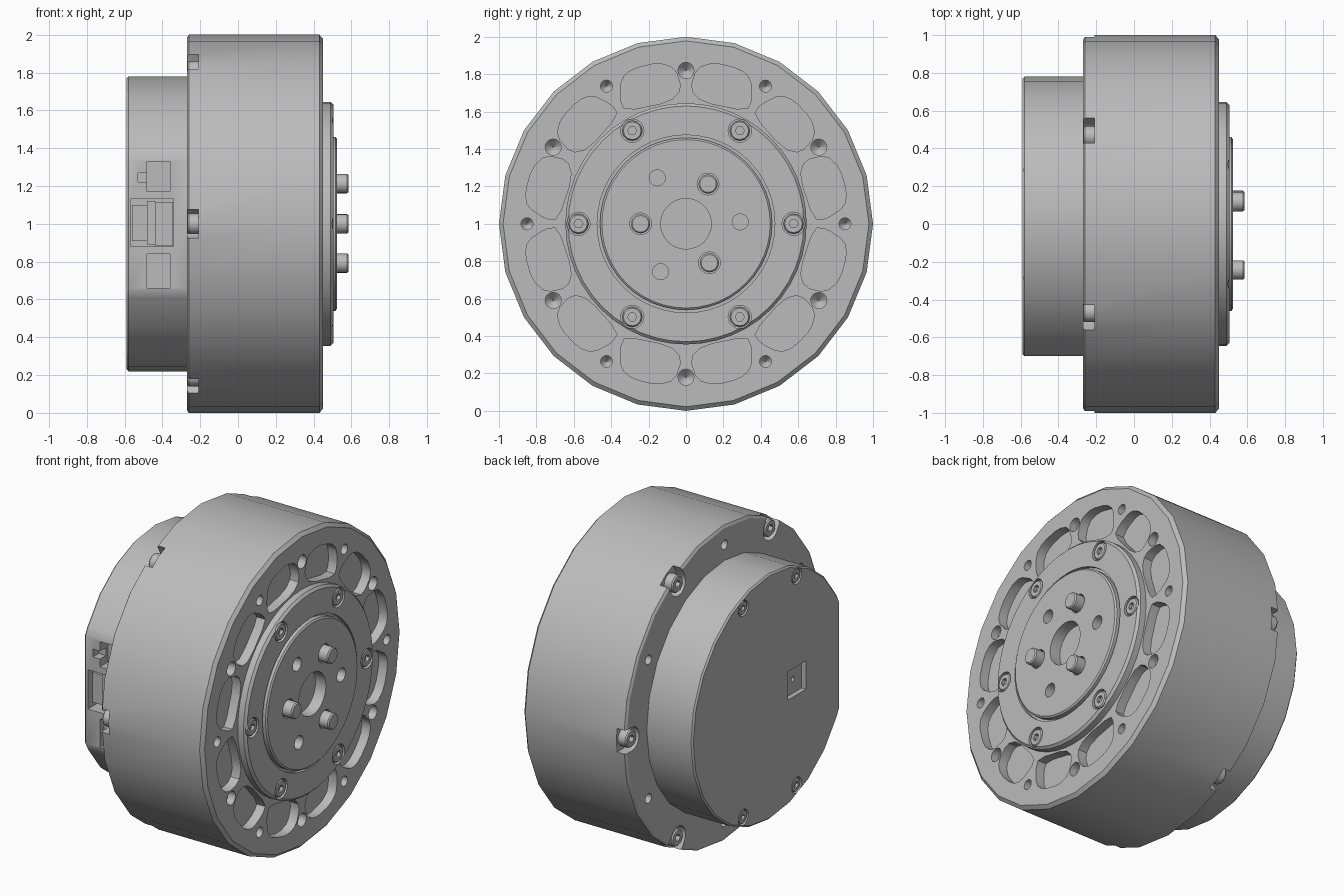
import bpy, bmesh
from math import sin, cos, acos, radians, pi

if "Cube" in bpy.data.objects:
    bpy.data.objects.remove(bpy.data.objects["Cube"])

grey = bpy.data.materials.new("machined grey")
grey.use_nodes = True
grey.diffuse_color = (0.5, 0.5, 0.5, 1)
grey.node_tree.nodes["Principled BSDF"].inputs["Base Color"].default_value = (0.5, 0.5, 0.5, 1)


def polar(r, deg):
    """Point (y, z) around the drive axis."""
    return r * cos(radians(deg)), r * sin(radians(deg))


def ring(r, n=24, at=(0, 0)):
    return [(at[0] + r * cos(2 * pi * i / n), at[1] + r * sin(2 * pi * i / n)) for i in range(n)]


def hexagon(r, at):
    """Hexagon with a point in the middle of each side, twelve points."""
    return [(at[0] + r * (1 if i % 2 == 0 else cos(pi / 6)) * cos(i * pi / 6),
             at[1] + r * (1 if i % 2 == 0 else cos(pi / 6)) * sin(i * pi / 6)) for i in range(12)]


def rounded(pts, t=0.22):
    """Cut every corner of an outline once."""
    out = []
    for i, (a, b) in enumerate(pts):
        c, d = pts[(i + 1) % len(pts)]
        out += [(a + (c - a) * t, b + (d - b) * t), (c + (a - c) * t, d + (b - d) * t)]
    return out


def loft(bm, sections):
    """Closed solid through (x, outline) sections along the drive axis."""
    rows = [[bm.verts.new((x, y, z + 1)) for y, z in pts] for x, pts in sections]
    n = len(rows[0])
    faces = [bm.faces.new(rows[0]), bm.faces.new(rows[-1])]
    for a, b in zip(rows, rows[1:]):
        faces += [bm.faces.new((a[i], a[(i + 1) % n], b[(i + 1) % n], b[i])) for i in range(n)]
    bmesh.ops.recalc_face_normals(bm, faces=faces)


def turned(bm, profile, n=24, at=(0, 0)):
    loft(bm, [(x, ring(r, n, at)) for x, r in profile])


def box(bm, x0, x1, y0, y1, z0, z1):
    outline = [(y0, z0 - 1), (y1, z0 - 1), (y1, z1 - 1), (y0, z1 - 1)]
    loft(bm, [(x0, outline), (x1, outline)])


def make(name, bm):
    mesh = bpy.data.meshes.new(name)
    bm.to_mesh(mesh)
    bm.free()
    obj = bpy.data.objects.new(name, mesh)
    bpy.context.collection.objects.link(obj)
    mesh.materials.append(grey)
    return obj


def cut(obj, bm):
    """Subtract a cutter and keep the result."""
    tool = make("cutter", bm)
    tool.hide_render = True
    mod = obj.modifiers.new("cut", 'BOOLEAN')
    mod.operation, mod.solver, mod.object = 'DIFFERENCE', 'EXACT', tool
    bpy.context.view_layer.update()
    graph = bpy.context.evaluated_depsgraph_get()
    mesh = bpy.data.meshes.new_from_object(obj.evaluated_get(graph))
    obj.modifiers.clear()
    obj.data = mesh
    bpy.data.objects.remove(tool)


def screw(name, at, r, base, face, depth):
    """Screw head with a hexagonal socket in its face."""
    bm = bmesh.new()
    s = 1 if face > base else -1
    loft(bm, [(base, ring(r, 12, at)), (face - s * 0.008, ring(r, 12, at)),
              (face, ring(r * 0.88, 12, at)), (face, hexagon(r * 0.45, at)),
              (face - s * depth, hexagon(r * 0.45, at))])
    return make(name, bm)


parts = []

# Main housing
bm = bmesh.new()
turned(bm, [(-0.27, 0.985), (-0.26, 1), (0.43, 1), (0.45, 0.978)])
housing = make("housing", bm)
parts.append(housing)

# Front pockets, mirrored about every other hole
pocket = [(0.876, 4), (0.874, -5), (0.835, -11), (0.72, -13.2),
          (0.658, -7.5), (0.685, 13.2), (0.75, 13), (0.85, 9)]
bm = bmesh.new()
for k in range(12):
    side = -1 if k % 2 else 1
    outline = rounded([polar(r, 105 + 30 * k + side * a) for r, a in pocket])
    loft(bm, [(0.39, outline), (0.5, outline)])

# Drilled front holes, alternately small and large
for k in range(12):
    dist, r = ((0.85, 0.032), (0.82, 0.043))[k % 2]
    turned(bm, [(0.5, r), (0.4, r), (0.36, 0.004)], 16, polar(dist, 30 * k))

# Rear rim notches and drilled rear holes
for k in range(6):
    a = 60 * k
    u, v = polar(1, a), polar(1, a + 90)
    local = [(0.93 + 0.075 * cos(t), 0.075 * sin(t)) for t in [pi / 2 + i * pi / 8 for i in range(9)]]
    local += [(1.1, -0.075), (1.1, 0.075)]
    outline = [(p * u[0] + q * v[0], p * u[1] + q * v[1]) for p, q in local]
    loft(bm, [(-0.33, outline), (-0.21, outline)])
    turned(bm, [(-0.33, 0.03), (-0.2, 0.03), (-0.17, 0.004)], 16, polar(0.88, a + 30))
cut(housing, bm)

# Rim screws
for k in range(6):
    parts.append(screw("rim_screw", polar(0.93, 60 * k), 0.055, -0.2, -0.268, 0.03))

# Output hub: raised ring, groove and centre plate
bm = bmesh.new()
turned(bm, [(0.4, 0.645), (0.49, 0.645), (0.505, 0.63), (0.505, 0.475), (0.485, 0.475),
            (0.485, 0.46), (0.515, 0.46), (0.523, 0.45)], 48)
hub = make("output_hub", bm)
parts.append(hub)

pins = [polar(0.243, a) for a in (61, 180, 301)]
bm = bmesh.new()
turned(bm, [(0.6, 0.135), (0.43, 0.135)], 32)
for k in range(6):
    turned(bm, [(0.6, 0.062), (0.48, 0.062)], 20, polar(0.575, 60 * k))
for k in range(3):
    turned(bm, [(0.6, 0.043), (0.45, 0.043)], 16, polar(0.29, 2 + 120 * k))
    turned(bm, [(0.6, 0.058), (0.5, 0.058)], 20, pins[k])
cut(hub, bm)

for k in range(6):
    parts.append(screw("hub_screw", polar(0.575, 60 * k), 0.054, 0.47, 0.503, 0.02))
for at in pins:
    bm = bmesh.new()
    turned(bm, [(0.48, 0.051), (0.577, 0.051), (0.585, 0.044)], 20, at)
    parts.append(make("drive_pin", bm))

# Rear cover with one flat side
flat = 0.7
edge = 180 - acos(flat / 0.78) * 180 / pi
angles = [-edge] + [a for a in range(-165, 180, 15) if abs(a) < edge] + [edge]
outline = [polar(0.78, a) for a in angles]
small = [(y * 0.987, z * 0.987) for y, z in outline]
bm = bmesh.new()
loft(bm, [(-0.59, small), (-0.58, outline), (-0.25, outline)])
cover = make("rear_cover", bm)
parts.append(cover)

# Square window, screw seats and connector openings in the cover
cover_screws = [polar(0.716, a) for a in (68, 112, 248, 292)]
bm = bmesh.new()
box(bm, -0.7, -0.56, -0.36, -0.18, 0.91, 1.09)
for at in cover_screws:
    turned(bm, [(-0.7, 0.05), (-0.57, 0.05)], 16, at)
box(bm, -0.48, -0.36, -0.8, -0.62, 1.17, 1.33)
box(bm, -0.565, -0.34, -0.8, -0.6, 0.88, 1.13)
box(bm, -0.48, -0.36, -0.8, -0.66, 0.66, 0.84)
cut(cover, bm)
bm = bmesh.new()
box(bm, -0.53, -0.47, -0.8, -0.64, 1.22, 1.27)
turned(bm, [(-0.7, 0.015), (-0.53, 0.015)], 12, (-0.27, 0))
cut(cover, bm)
for at in cover_screws:
    parts.append(screw("cover_screw", at, 0.045, -0.55, -0.587, 0.02))

# Connector: round-backed plug and its cable block
bm = bmesh.new()
arch = [(0.13 * sin(t) - 0.78 + 0.09, 0.115 * cos(t)) for t in [pi * i / 10 for i in range(11)]]
loft(bm, [(-0.44, arch), (-0.345, arch)])
box(bm, -0.48, -0.44, -0.68, -0.55, 0.89, 1.12)
box(bm, -0.56, -0.48, -0.66, -0.55, 0.91, 1.1)
parts.append(make("connector", bm))

# Smooth round walls, sharp edges
bpy.ops.object.select_all(action='DESELECT')
for obj in parts:
    obj.select_set(True)
bpy.context.view_layer.objects.active = housing
bpy.ops.object.shade_smooth_by_angle(angle=radians(31))
